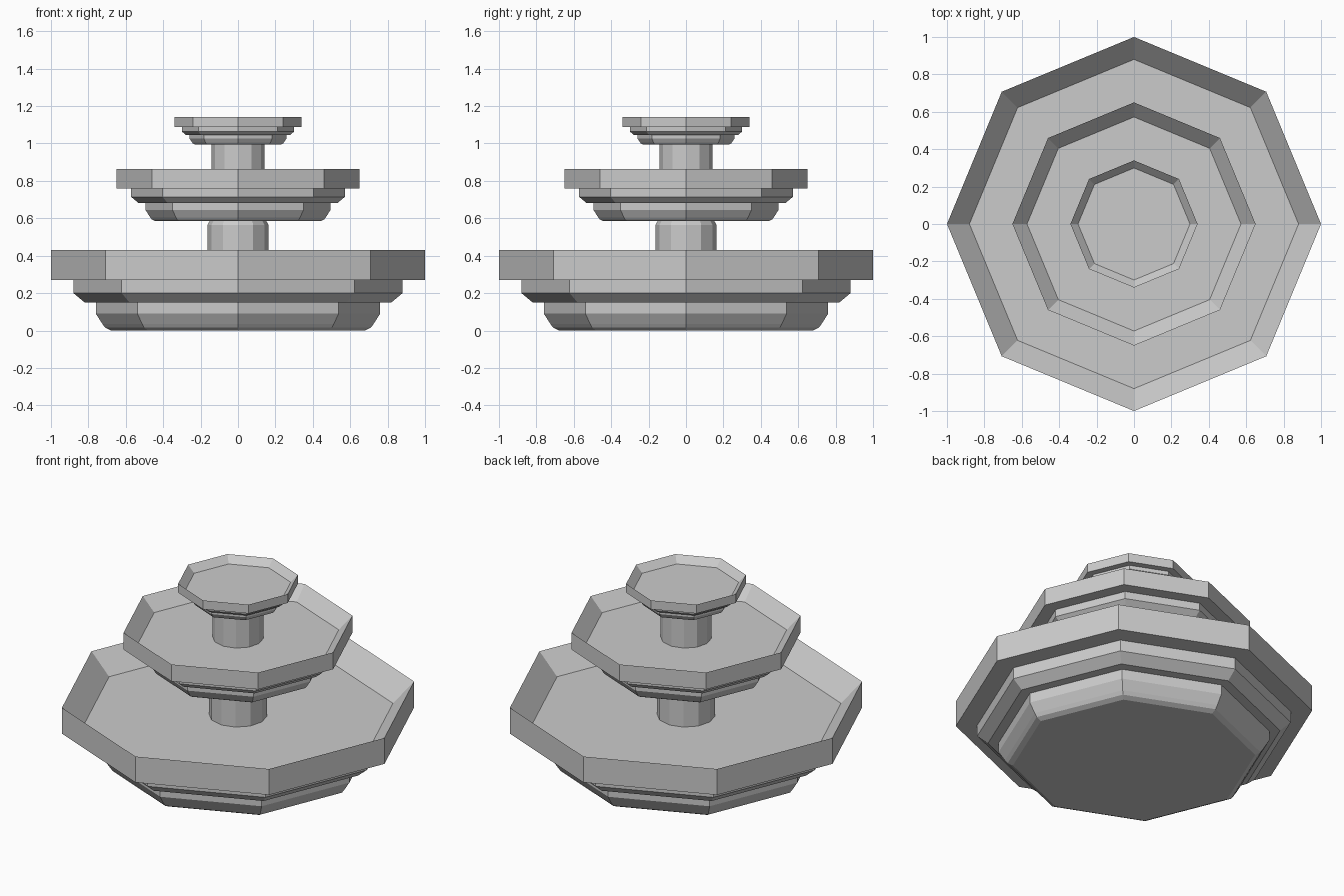
import bpy, bmesh
from math import cos, sin, tau

if "Cube" in bpy.data.objects:
    bpy.data.objects.remove(bpy.data.objects["Cube"])


def lathe(name, profile, sides, scale=1.0, z0=0.0):
    """Flat-shaded solid of revolution from (radius, z) points, capped at both ends."""
    bm = bmesh.new()
    rings = [[bm.verts.new((r * scale * cos(tau * i / sides),
                            r * scale * sin(tau * i / sides),
                            z0 + z * scale)) for i in range(sides)]
             for r, z in profile]
    for a, b in zip(rings, rings[1:]):
        for i in range(sides):
            j = (i + 1) % sides
            bm.faces.new((a[i], a[j], b[j], b[i]))
    bm.faces.new(rings[0][::-1])
    bm.faces.new(rings[-1])
    bmesh.ops.recalc_face_normals(bm, faces=bm.faces)
    mesh = bpy.data.meshes.new(name)
    bm.to_mesh(mesh)
    bm.free()
    obj = bpy.data.objects.new(name, mesh)
    bpy.context.collection.objects.link(obj)
    return obj


# Stepped octagonal basin: rounded foot, two ledges, knife-edge rim, sunken floor
basin = [(0.68, 0.0), (0.71, 0.015), (0.725, 0.035), (0.76, 0.09), (0.76, 0.15),
         (0.82, 0.15), (0.88, 0.20), (0.88, 0.27), (1.0, 0.27), (1.0, 0.43),
         (0.88, 0.305)]

# Three tiers, the same basin at shrinking scale
for name, scale, z0 in (("lower_basin", 1.0, 0.0),
                        ("middle_basin", 0.65, 0.585),
                        ("upper_basin", 0.34, 0.995)):
    lathe(name, basin, 8, scale, z0)

# Columns between the tiers
lathe("lower_column", [(0.163, 0.30), (0.163, 0.565), (0.15, 0.588)], 12)
lathe("upper_column", [(0.143, 0.78), (0.143, 0.998)], 12)
